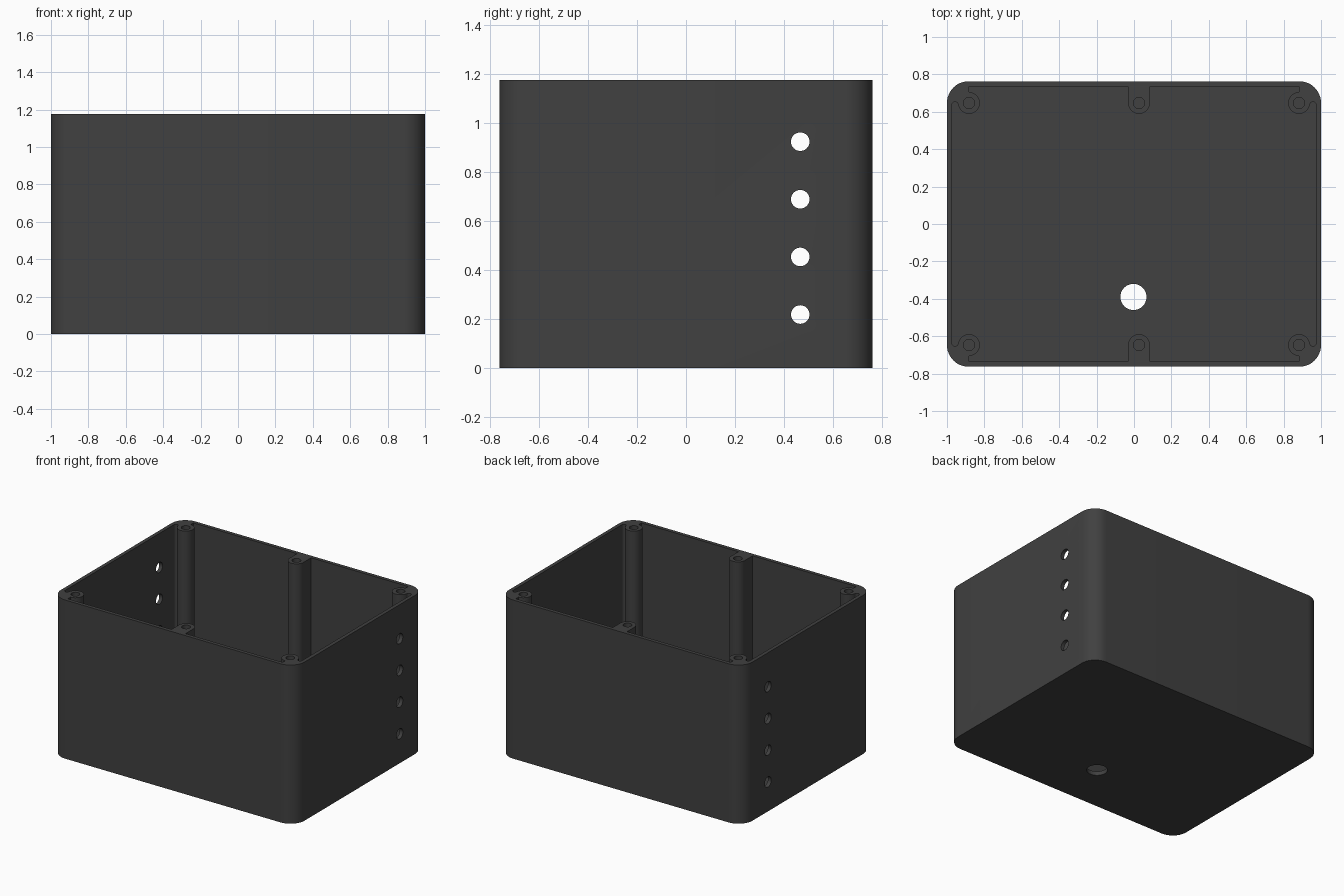
import bpy, bmesh, math

if "Cube" in bpy.data.objects:
    bpy.data.objects.remove(bpy.data.objects["Cube"])

HX, HY, H = 1.0, 0.763, 1.177      # outer half sizes and height
WALL, FLOOR = 0.027, 0.03
IX, IY = HX - WALL, HY - WALL      # inner half sizes
CX, CY = 0.882, 0.647              # corner screw post centres
MX, R = 0.027, 0.058               # middle post offset, post radius

black = bpy.data.materials.new("dark grey plastic")
black.diffuse_color = (0.052, 0.052, 0.052, 1)
black.use_nodes = True
black.node_tree.nodes["Principled BSDF"].inputs["Base Color"].default_value = black.diffuse_color


def arc(cx, cy, r, a0, a1, n):
    return [(cx + r * math.cos(math.radians(a0 + (a1 - a0) * i / n)),
             cy + r * math.sin(math.radians(a0 + (a1 - a0) * i / n))) for i in range(n + 1)]


def prism(name, pts, z0, z1):
    """Extrude a counterclockwise outline from z0 to z1."""
    bm = bmesh.new()
    low = [bm.verts.new((x, y, z0)) for x, y in pts]
    high = [bm.verts.new((x, y, z1)) for x, y in pts]
    bm.faces.new(low[::-1])
    bm.faces.new(high)
    for i in range(len(pts)):
        j = (i + 1) % len(pts)
        bm.faces.new((low[i], low[j], high[j], high[i]))
    bmesh.ops.recalc_face_normals(bm, faces=bm.faces)
    me = bpy.data.meshes.new(name)
    bm.to_mesh(me)
    bm.free()
    ob = bpy.data.objects.new(name, me)
    me.materials.append(black)
    bpy.context.collection.objects.link(ob)
    return ob


def cut(ob, cutter):
    bpy.context.view_layer.objects.active = ob
    m = ob.modifiers.new("cut", 'BOOLEAN')
    m.operation, m.solver, m.object = 'DIFFERENCE', 'EXACT', cutter
    bpy.ops.object.modifier_apply(modifier=m.name)
    bpy.data.objects.remove(cutter)


def round_cutter(x, y, r, z0, z1):
    return prism("hole_cutter", arc(x, y, r, 0, 360, 32)[:-1], z0, z1)


# Outer block with rounded upright corners
rad = HY - CY
outline = []
for sx, sy, a in ((1, 1, 0), (-1, 1, 90), (-1, -1, 180), (1, -1, 270)):
    outline += arc(sx * (HX - rad), sy * CY, rad, a, a + 90, 12)
box = prism("enclosure_box", outline, 0, H)

# Cavity outline, which leaves the screw posts standing on the walls
slot = (IX - CX - R) / 2
corner = arc(IX - slot, CY - 0.01, slot, 0, 180, 8)
corner += arc(CX, CY, R, 0, -270, 30) + [(CX, IY)]
middle = [(MX + R, IY)] + arc(MX, CY, R, 0, -180, 20) + [(MX - R, IY)]
cavity = corner + middle
cavity += [(-x, y) for x, y in reversed(corner)]
cavity += [(-x, -y) for x, y in corner]
cavity += [(2 * MX - x, -y) for x, y in middle]
cavity += [(x, -y) for x, y in reversed(corner)]
cut(box, prism("cavity_cutter", cavity, FLOOR, H + 0.1))

# Screw holes in the posts
for x in (-CX, MX, CX):
    for y in (-CY, CY):
        cut(box, round_cutter(x, y, 0.03, H - 0.4, H + 0.1))

# Cable hole in the floor
cut(box, round_cutter(-0.003, -0.39, 0.07, -0.1, FLOOR + 0.1))

# Row of vent holes through both side walls
for i in range(4):
    c = round_cutter(0, 0, 0.038, -1.2, 1.2)
    c.rotation_euler = (0, math.pi / 2, 0)
    c.location = (0, 0.467, 0.218 + 0.2355 * i)
    bpy.context.view_layer.update()
    cut(box, c)

bpy.ops.object.select_all(action='DESELECT')
box.select_set(True)
bpy.context.view_layer.objects.active = box
bpy.ops.object.shade_smooth_by_angle(angle=math.radians(30))
